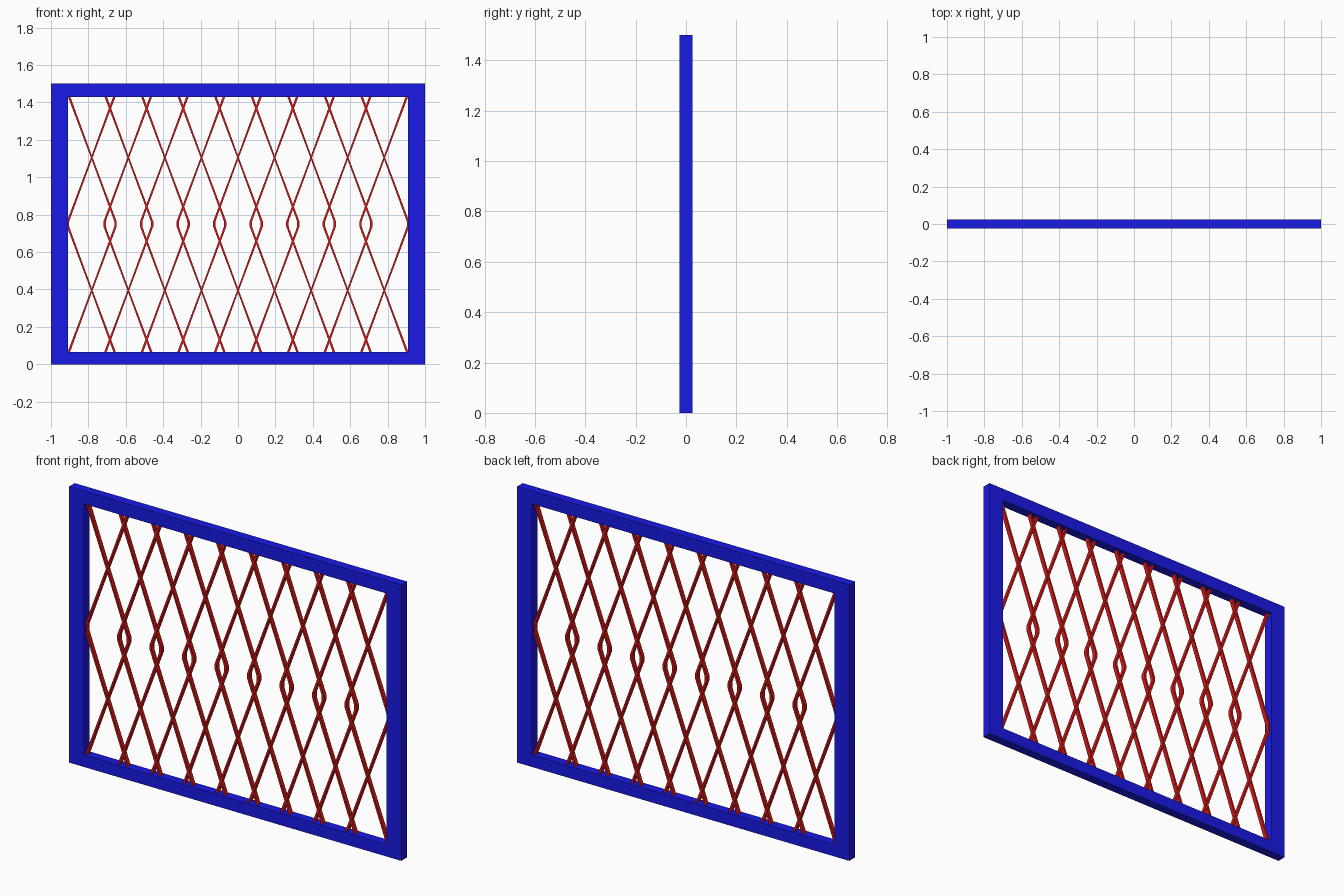
import bpy, bmesh

if "Cube" in bpy.data.objects:
    bpy.data.objects.remove(bpy.data.objects["Cube"])


def material(name, rgb):
    m = bpy.data.materials.new(name)
    m.diffuse_color = (*rgb, 1)
    m.use_nodes = True
    m.node_tree.nodes["Principled BSDF"].inputs["Base Color"].default_value = m.diffuse_color
    return m


blue = material("blue_paint", (0.01, 0.01, 0.8))
red = material("red_paint", (0.7, 0.01, 0.01))


def make_object(name, bm, mat):
    bmesh.ops.recalc_face_normals(bm, faces=bm.faces)
    me = bpy.data.meshes.new(name)
    bm.to_mesh(me)
    bm.free()
    me.materials.append(mat)
    ob = bpy.data.objects.new(name, me)
    bpy.context.collection.objects.link(ob)
    return ob


# Rectangular frame: inner and outer loops joined front and back
D = 0.025
outer = [(-1, 0), (1, 0), (1, 1.5), (-1, 1.5)]
inner = [(-0.91, 0.065), (0.91, 0.065), (0.91, 1.43), (-0.91, 1.43)]
bm = bmesh.new()
rings = [[bm.verts.new((x, y, z)) for x, z in loop]
         for loop, y in ((outer, -D), (outer, D), (inner, D), (inner, -D))]
for r in range(4):
    a, b = rings[r], rings[(r + 1) % 4]
    for i in range(4):
        j = (i + 1) % 4
        bm.faces.new((a[i], a[j], b[j], b[i]))
make_object("frame", bm, blue)

# Bent flat strand: sideways offset, height and width at each bend
half = [(-0.128, 1.45, 0.013), (0.0, 1.105, 0.009),
        (0.119, 0.785, 0.012), (0.127, 0.762, 0.013)]
path = half + [(x, 1.5 - z, w) for x, z, w in reversed(half)]
DEPTH = 0.0115


def strand(bm, centre, side):
    prev = None
    for off, z, w in path:
        x = centre + side * off
        row = [bm.verts.new((x + sx * w / 2, sy * DEPTH, z))
               for sx, sy in ((-1, -1), (1, -1), (1, 1), (-1, 1))]
        if prev:
            for i in range(4):
                j = (i + 1) % 4
                bm.faces.new((prev[i], prev[j], row[j], row[i]))
        else:
            bm.faces.new(row)
        prev = row
    bm.faces.new(prev)


# Nine columns of mirrored, crossing strands
for n in range(9):
    bm = bmesh.new()
    for side in (-1, 1):
        strand(bm, (n - 4) * 0.1955, side)
    make_object(f"lattice_strands_{n + 1}", bm, red)
